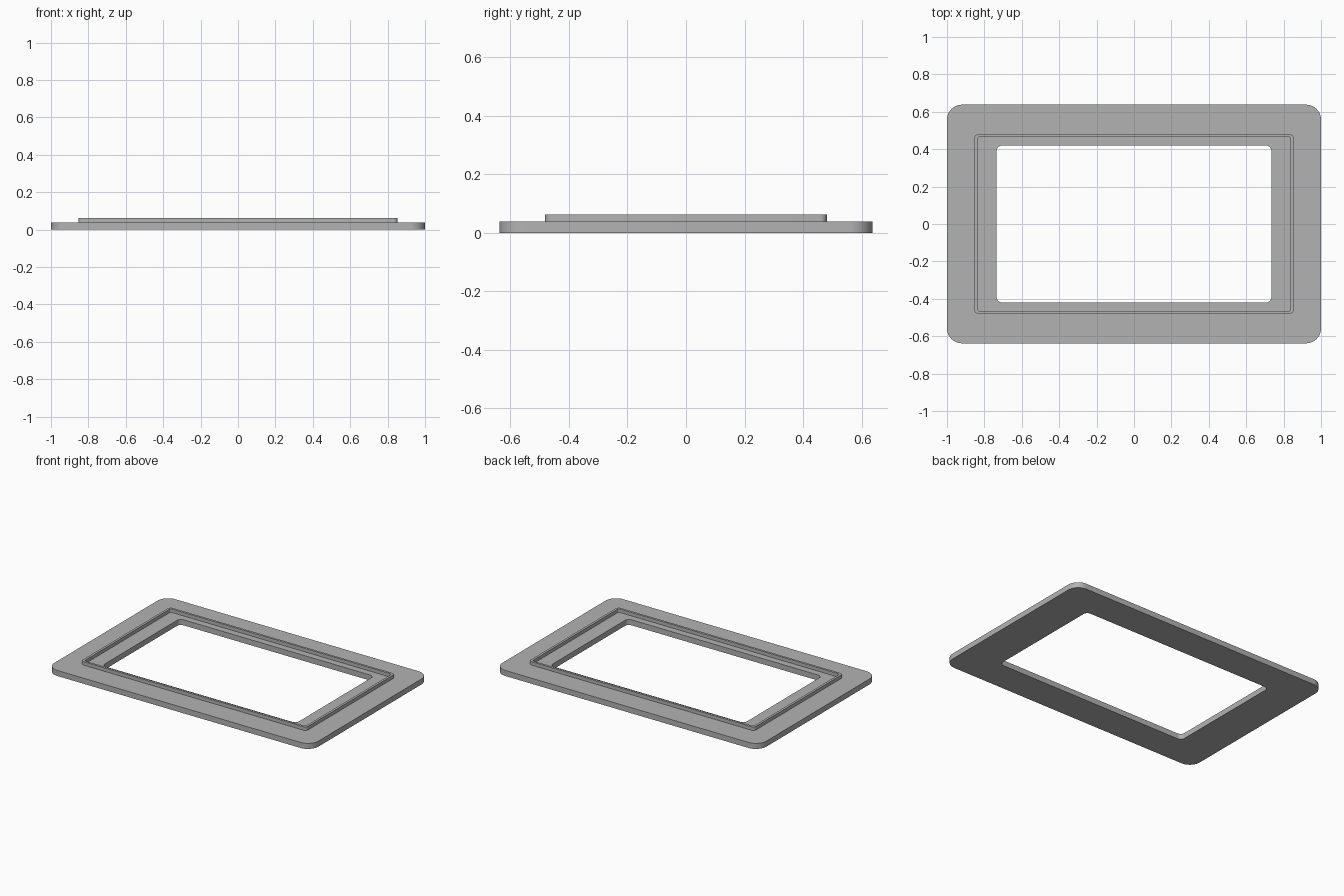
import bpy
import bmesh
from math import sin, cos, pi, radians

cube = bpy.data.objects.get("Cube")
if cube:
    bpy.data.objects.remove(cube, do_unlink=True)

grey = bpy.data.materials.new("plain grey")
grey.use_nodes = True
colour = (0.45, 0.45, 0.45, 1)
grey.diffuse_color = colour
grey.node_tree.nodes["Principled BSDF"].inputs["Base Color"].default_value = colour

STEPS = 10  # segments in each rounded corner


def rounded_loop(bm, half_x, half_y, radius, z):
    """Ring of vertices around a rounded rectangle."""
    ring = []
    for quarter, (sx, sy) in enumerate([(1, 1), (-1, 1), (-1, -1), (1, -1)]):
        for i in range(STEPS + 1):
            a = (quarter + i / STEPS) * pi / 2
            ring.append(bm.verts.new((sx * (half_x - radius) + radius * cos(a),
                                      sy * (half_y - radius) + radius * sin(a), z)))
    return ring


def frame(name, section):
    """Sweep a closed cross-section of rounded rectangles into a frame."""
    bm = bmesh.new()
    rings = [rounded_loop(bm, *s) for s in section]
    for a, b in zip(rings, rings[1:] + rings[:1]):
        for i in range(len(a)):
            j = (i + 1) % len(a)
            bm.faces.new((a[i], a[j], b[j], b[i]))
    bmesh.ops.recalc_face_normals(bm, faces=bm.faces)
    mesh = bpy.data.meshes.new(name)
    bm.to_mesh(mesh)
    bm.free()
    mesh.materials.append(grey)
    obj = bpy.data.objects.new(name, mesh)
    bpy.context.collection.objects.link(obj)
    bpy.ops.object.select_all(action="DESELECT")
    obj.select_set(True)
    bpy.context.view_layer.objects.active = obj
    bpy.ops.object.shade_smooth_by_angle(angle=radians(30))


# Outline sizes: half width, half depth, corner radius
plate = (1.0, 0.638, 0.08)
lip_outer = (0.853, 0.481, 0.022)
lip_inner = (0.837, 0.466, 0.012)
opening = (0.735, 0.42, 0.03)
BASE, TOP = 0.038, 0.062

# Flat plate with a raised lip around its opening, as one closed body
frame("bezel_frame", [
    (*plate, 0), (*plate, BASE),
    (*lip_outer, BASE), (*lip_outer, TOP),
    (*lip_inner, TOP), (*lip_inner, BASE),
    (*opening, BASE), (*opening, 0),
])
